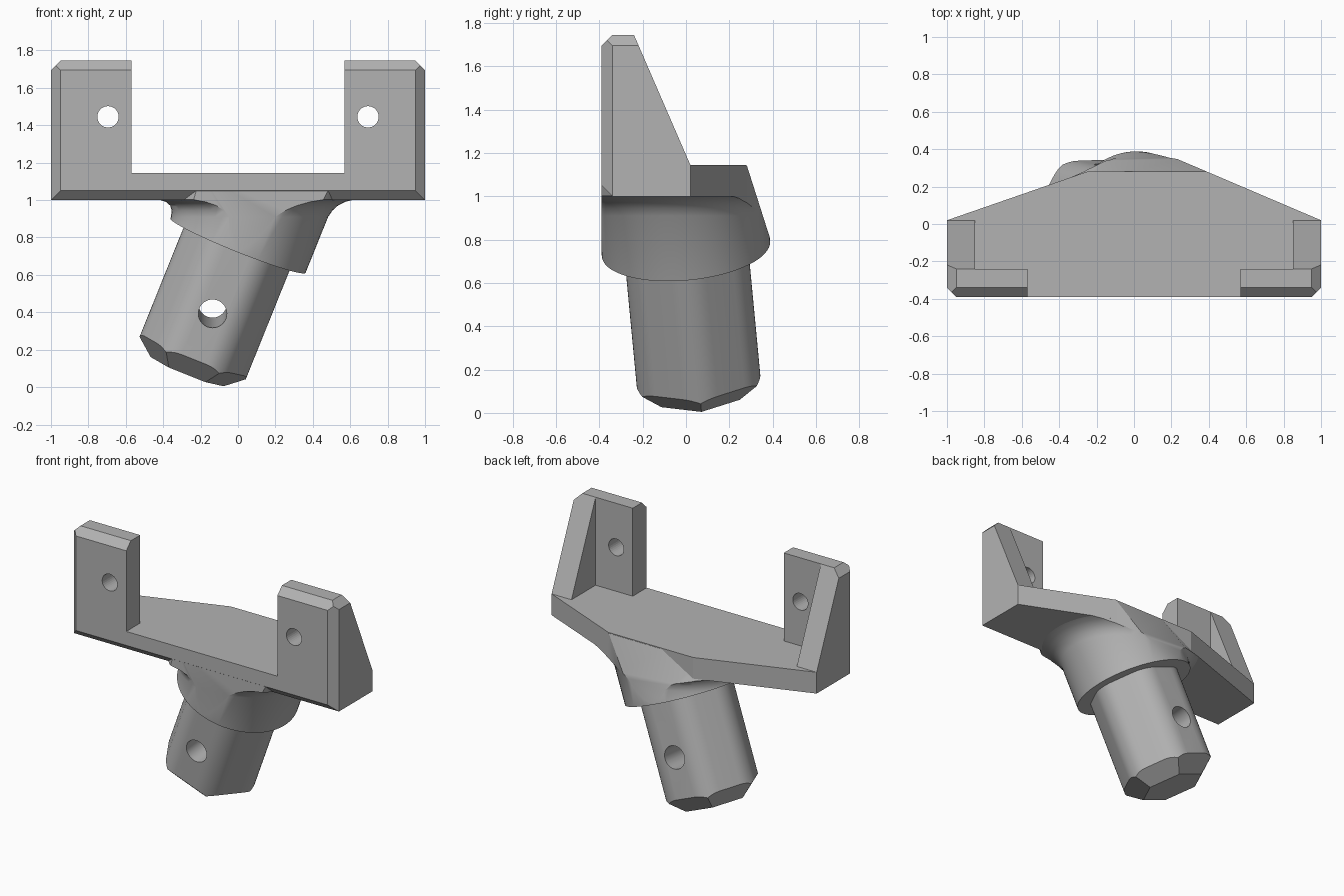
import bpy, bmesh, math
from mathutils import Vector, Matrix

cube = bpy.data.objects.get("Cube")
if cube:
    bpy.data.objects.remove(cube)

grey = bpy.data.materials.new("plain_grey")
grey.use_nodes = True
grey.diffuse_color = (0.45, 0.45, 0.45, 1)
grey.node_tree.nodes["Principled BSDF"].inputs["Base Color"].default_value = (0.45, 0.45, 0.45, 1)


def finish(name, bm, smooth=False):
    bmesh.ops.recalc_face_normals(bm, faces=bm.faces)
    mesh = bpy.data.meshes.new(name)
    bm.to_mesh(mesh)
    bm.free()
    mesh.materials.append(grey)
    ob = bpy.data.objects.new(name, mesh)
    bpy.context.collection.objects.link(ob)
    if smooth:
        shade(ob)
    return ob


def activate(ob):
    bpy.ops.object.select_all(action='DESELECT')
    ob.select_set(True)
    bpy.context.view_layer.objects.active = ob


def shade(ob):
    activate(ob)
    bpy.ops.object.shade_smooth_by_angle(angle=math.radians(28))


def loft(rings):
    """Closed skin through rings of equal point count."""
    bm = bmesh.new()
    loops = [[bm.verts.new(p) for p in ring] for ring in rings]
    n = len(loops[0])
    for a, b in zip(loops, loops[1:]):
        for i in range(n):
            j = (i + 1) % n
            bm.faces.new((a[i], a[j], b[j], b[i]))
    bm.faces.new(loops[0])
    bm.faces.new(loops[-1])
    return bm


def cut(bm, point, normal):
    """Remove everything on the normal's side and close the opening."""
    geom = bm.verts[:] + bm.edges[:] + bm.faces[:]
    bmesh.ops.bisect_plane(bm, geom=geom, plane_co=point, plane_no=normal, clear_outer=True)
    bmesh.ops.holes_fill(bm, edges=[e for e in bm.edges if e.is_boundary], sides=0)


def drill(ob, centre, direction, radius):
    bm = bmesh.new()
    turn = Vector(direction).to_track_quat('Z', 'Y').to_matrix().to_4x4()
    bmesh.ops.create_cone(bm, cap_ends=True, segments=32, radius1=radius, radius2=radius,
                          depth=1.2, matrix=Matrix.Translation(centre) @ turn)
    cutter = finish("hole_cutter", bm)
    cutter.hide_render = True
    mod = ob.modifiers.new("hole", 'BOOLEAN')
    mod.object = cutter
    mod.operation = 'DIFFERENCE'
    mod.solver = 'EXACT'
    activate(ob)
    bpy.ops.object.modifier_apply(modifier=mod.name)
    bpy.data.objects.remove(cutter)


FRONT, BOTTOM, DECK, TOP, CH = -0.39, 1.0, 1.145, 1.745, 0.05

# Base plate with chamfered front
outline = [(-1, FRONT), (1, FRONT), (1, 0.02), (0.39, 0.28), (-0.25, 0.28), (-1, 0.02)]
plate = loft([[(x, y, z) for x, y in outline] for z in (BOTTOM, DECK)])
cut(plate, (0, FRONT + CH, BOTTOM), (0, -1, -1))
for s in (-1, 1):
    cut(plate, (s, FRONT + CH, 0), (s, -1, 0))
finish("base_plate", plate)

# Uprights and their sloped gussets
for s, side in ((1, "left"), (-1, "right")):
    corners = [(0.57, FRONT), (1, FRONT), (1, -0.24), (0.57, -0.24)]
    post = loft([[(s * x, y, z) for x, y in corners] for z in (1.1, TOP)])
    cut(post, (s, FRONT + CH, 0), (s, -1, 0))
    cut(post, (0, FRONT + CH, TOP), (0, -1, 1))
    cut(post, (s * (1 - CH), 0, TOP), (s, 0, 1))
    drill(finish(side + "_upright", post), (s * 0.695, -0.3, 1.445), (0, 1, 0), 0.057)

    wedge = [(-0.25, 1.1), (0.02, 1.1), (0.02, DECK), (-0.24, TOP), (-0.25, TOP)]
    gusset = loft([[(s * x, y, z) for y, z in wedge] for x in (0.85, 1)])
    cut(gusset, (s * (1 - CH), 0, TOP), (s, 0, 1))
    finish(side + "_gusset", gusset)

# Tilted frame shared by collar and shaft
down = Vector((-0.403, 0.095, -1)).normalized()
across = Vector((0, 1, 0.095)).normalized()
side_dir = across.cross(down).normalized()
across = down.cross(side_dir)
hub = Vector((0, 0, 0.757))


def place(u, v, t):
    return hub + side_dir * u + across * v + down * t


# Collar: slanted cylinder flaring into the plate
def collar_ring(z, flare):
    ring = []
    for i in range(64):
        a = math.tau * i / 64
        p = place(0.39 * math.cos(a), 0.39 * math.sin(a), 0)
        if z:
            p += down * ((z - p.z) / down.z)
            p += (side_dir * math.cos(a) + across * math.sin(a)).to_2d().normalized().to_3d() * flare
        ring.append(p)
    return ring


levels = [(0, 0), (0.91, 0), (0.945, 0.01), (0.97, 0.028), (0.99, 0.058), (1.002, 0.1), (1.14, 0.1)]
collar = loft([collar_ring(z, f) for z, f in levels])
cut(collar, (0, FRONT + 0.001, 0), (0, -1, 0))
cut(collar, (0, 0.28, DECK), (0, 0.345, 0.11))
cut(collar, (1, 0.02, 0), (0.426, 1, 0))
cut(collar, (-1, 0.02, BOTTOM), (-0.347, 1, 0.6))
finish("collar", collar, True)

# Shaft: hexagon with rounded corners and a hexagonal chamfered end
APOTHEM, END, ROUND, LENGTH = 0.2865, 0.182, 0.16, 0.73
section = []
for k in range(6):
    mid = math.radians(60 * k)
    reach = (APOTHEM - ROUND) / math.cos(math.radians(30))
    for step in range(-4, 5):
        a = mid + math.radians(7.5 * step)
        section.append((reach * math.cos(mid) + ROUND * math.cos(a),
                        reach * math.sin(mid) + ROUND * math.sin(a)))


def hex_size(u, v):
    return max(u * math.cos(math.radians(b)) + v * math.sin(math.radians(b))
               for b in range(30, 390, 60))


start, rim, tip = [], [], []
for u, v in section:
    m = hex_size(u, v)
    start.append(place(u, v, -0.1))
    rim.append(place(u, v, LENGTH - (m - END) * 0.95))
    tip.append(place(u * END / m, v * END / m, LENGTH))
shaft = finish("shaft", loft([start, rim, tip]))
drill(shaft, place(0, 0, LENGTH / 2), across, 0.076)
shade(shaft)
